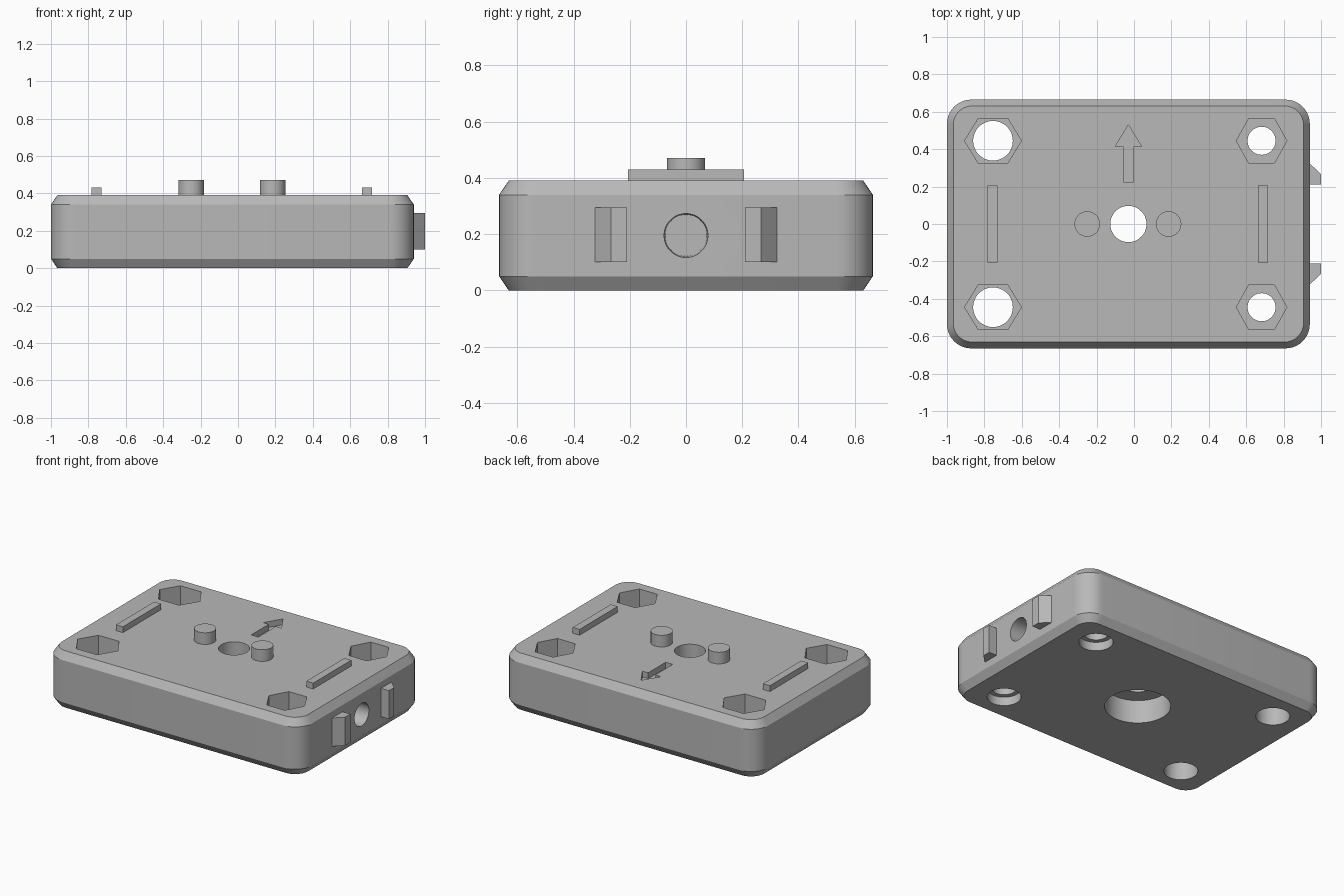
import bpy, bmesh
from math import cos, sin, pi, radians

cube = bpy.data.objects.get("Cube")
if cube:
    bpy.data.objects.remove(cube, do_unlink=True)

grey = bpy.data.materials.new("plain_grey")
grey.use_nodes = True
colour = (0.48, 0.48, 0.48, 1)
grey.diffuse_color = colour
grey.node_tree.nodes["Principled BSDF"].inputs["Base Color"].default_value = colour


def loft(name, rings):
    """Closed solid skinned through a list of equal-length point rings."""
    bm = bmesh.new()
    loops = [[bm.verts.new(p) for p in ring] for ring in rings]
    n = len(loops[0])
    for a, b in zip(loops, loops[1:]):
        for i in range(n):
            j = (i + 1) % n
            bm.faces.new((a[i], a[j], b[j], b[i]))
    bm.faces.new(loops[0][::-1])
    bm.faces.new(loops[-1])
    bmesh.ops.recalc_face_normals(bm, faces=bm.faces)
    mesh = bpy.data.meshes.new(name)
    bm.to_mesh(mesh)
    bm.free()
    mesh.materials.append(grey)
    obj = bpy.data.objects.new(name, mesh)
    bpy.context.collection.objects.link(obj)
    return obj


def prism(name, outline, z0, z1):
    return loft(name, [[(x, y, z) for x, y in outline] for z in (z0, z1)])


def circle(x, y, r, n=48):
    return [(x + r * cos(2 * pi * i / n), y + r * sin(2 * pi * i / n)) for i in range(n)]


def rounded_rect(x0, x1, y, r, steps=10):
    pts = []
    corners = ((x1 - r, y - r), (x0 + r, y - r), (x0 + r, r - y), (x1 - r, r - y))
    for k, (cx, cy) in enumerate(corners):
        for i in range(steps + 1):
            a = (k + i / steps) * pi / 2
            pts.append((cx + r * cos(a), cy + r * sin(a)))
    return pts


def smooth(obj):
    bpy.ops.object.select_all(action='DESELECT')
    obj.select_set(True)
    bpy.context.view_layer.objects.active = obj
    bpy.ops.object.shade_smooth_by_angle(angle=radians(25))


# Body block with chamfered top and bottom rims
TOP = 0.39
wide = rounded_rect(-1, 0.94, 0.665, 0.13)
narrow = rounded_rect(-0.966, 0.906, 0.631, 0.1)
body = loft("body_block", [[(x, y, z) for x, y in ring] for ring, z in
                           ((narrow, 0), (wide, 0.05), (wide, 0.34), (narrow, TOP))])


def cut(cutter):
    cutter.hide_render = True
    bpy.context.view_layer.objects.active = body
    mod = body.modifiers.new("cut", 'BOOLEAN')
    mod.operation = 'DIFFERENCE'
    mod.solver = 'EXACT'
    mod.object = cutter
    bpy.ops.object.modifier_apply(modifier=mod.name)
    bpy.data.objects.remove(cutter, do_unlink=True)


# Corner bolt holes with hexagonal nut pockets
for side in (-1, 1):
    y = 0.445 * side
    for x, bore, half_w, half_flat in ((-0.754, 0.106, 0.152, 0.078),
                                       (0.682, 0.075, 0.135, 0.068)):
        hexagon = [(x + half_w, y), (x + half_flat, y + 0.12), (x - half_flat, y + 0.12),
                   (x - half_w, y), (x - half_flat, y - 0.12), (x + half_flat, y - 0.12)]
        cut(prism("nut_cutter", hexagon, 0.2, 0.5))
        cut(prism("bolt_cutter", circle(x, y, bore), -0.1, 0.3))
    cut(prism("counterbore_cutter", circle(0.682, y, 0.106), -0.1, 0.06))

# Centre hole, wider from below
cut(prism("centre_cutter", circle(-0.03, 0, 0.097), -0.1, 0.5))
cut(prism("centre_counterbore_cutter", circle(-0.03, 0, 0.206), -0.1, 0.16))

# Engraved arrow
arrow = [(-0.03, 0.53), (-0.1, 0.415), (-0.057, 0.415), (-0.057, 0.225),
         (-0.003, 0.225), (-0.003, 0.415), (0.04, 0.415)]
cut(prism("arrow_cutter", arrow, TOP - 0.04, 0.5))

# Slightly tapered blind hole in the connector side
cut(loft("side_hole_cutter", [[(x, y, z) for y, z in circle(0, 0.195, r)]
                              for x, r in ((0.64, 0.074), (0.94, 0.078), (1.1, 0.078))]))
smooth(body)

# Round pegs beside the centre hole
for name, x in (("right_peg", -0.25), ("left_peg", 0.185)):
    smooth(prism(name, circle(x, 0, 0.068), TOP - 0.01, 0.47))

# Raised ribs between the nut pockets
for name, x in (("right_rib", -0.756), ("left_rib", 0.69)):
    rib = [(x - 0.026, -0.207), (x + 0.026, -0.207), (x + 0.026, 0.207), (x - 0.026, 0.207)]
    prism(name, rib, TOP - 0.01, 0.43)

# Wedge clips on the connector side
for name, s in (("back_clip", 1), ("front_clip", -1)):
    wedge = [(0.93, 0.21), (1, 0.21), (1, 0.267), (0.94, 0.323), (0.93, 0.323)]
    prism(name, [(x, y * s) for x, y in wedge], 0.1, 0.295)
